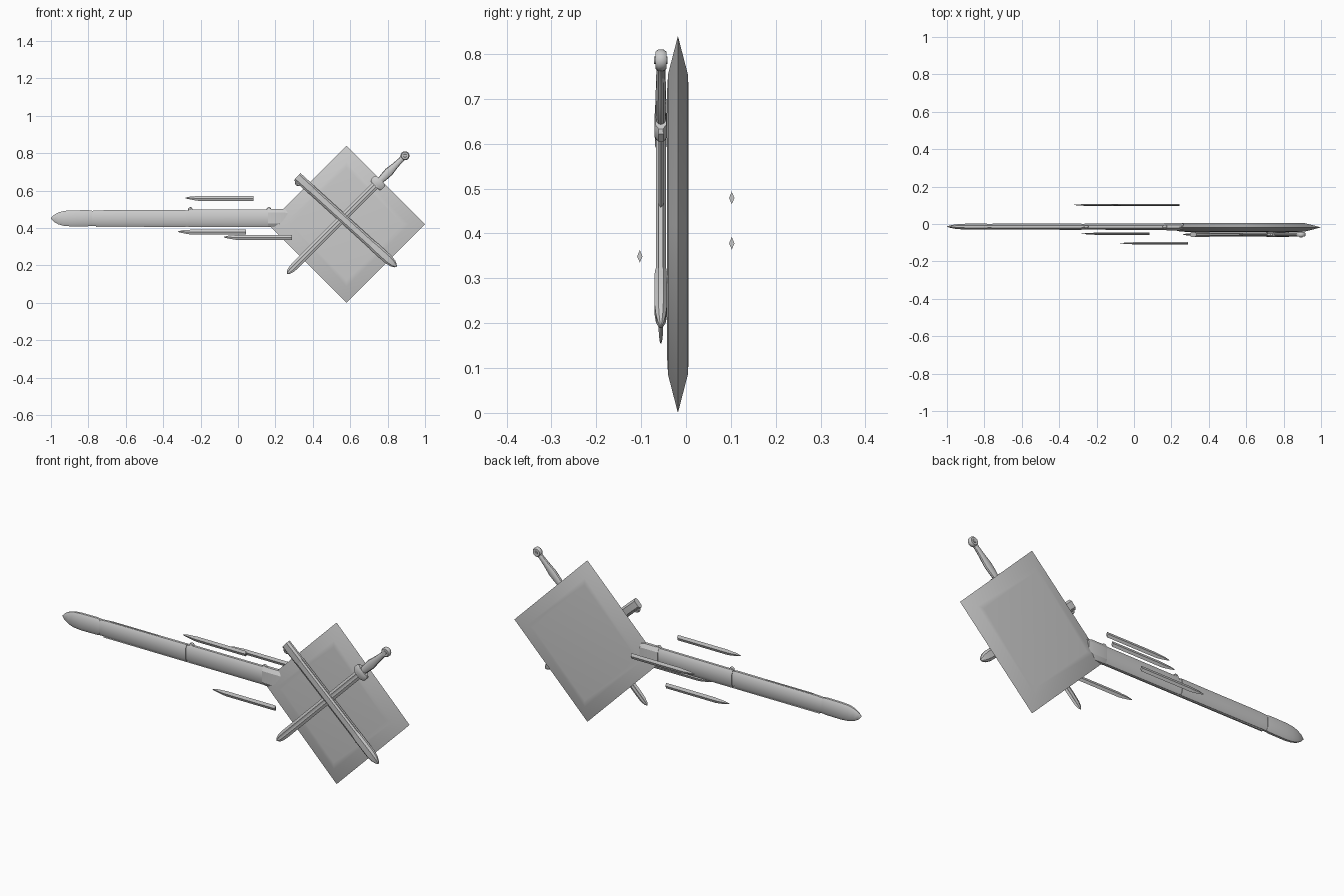
import bpy, bmesh, math
from mathutils import Vector

if "Cube" in bpy.data.objects:
    bpy.data.objects.remove(bpy.data.objects["Cube"])


def finish(name, bm, smooth=30):
    bmesh.ops.remove_doubles(bm, verts=bm.verts, dist=1e-5)
    bmesh.ops.recalc_face_normals(bm, faces=bm.faces)
    me = bpy.data.meshes.new(name)
    bm.to_mesh(me)
    bm.free()
    ob = bpy.data.objects.new(name, me)
    bpy.context.collection.objects.link(ob)
    bpy.ops.object.select_all(action='DESELECT')
    bpy.context.view_layer.objects.active = ob
    ob.select_set(True)
    if smooth:
        bpy.ops.object.shade_smooth_by_angle(angle=math.radians(smooth))
    return ob


# Cross-sections as (thickness, width) fractions
DIAMOND = [(0, 1), (1, 0), (0, -1), (-1, 0)]
BLADE = [(0, 1), (.9, .4), (.55, .12), (.55, -.12), (.9, -.4),
         (0, -1), (-.9, -.4), (-.55, -.12), (-.55, .12), (-.9, .4)]
SHEATH = [(.4, 1), (1, .6), (1, -.6), (.4, -1),
          (-.4, -1), (-1, -.6), (-1, .6), (-.4, 1)]
BOX = [(1, 1), (1, -1), (-1, -1), (-1, 1)]
ROUND = [(math.sin(i * math.pi / 6), math.cos(i * math.pi / 6)) for i in range(12)]


def loft(name, section, stations, origin, degrees=0, smooth=30):
    """Stations: (distance, half thickness, half width, width offset)."""
    a = math.radians(degrees)
    axis = Vector((math.cos(a), 0, math.sin(a)))
    side = Vector((-math.sin(a), 0, math.cos(a)))
    bm = bmesh.new()
    rings = []
    for st in stations:
        t, hy, hw = st[:3]
        off = st[3] if len(st) > 3 else 0
        rings.append([bm.verts.new(Vector(origin) + axis * t + side * (v * hw + off)
                                   + Vector((0, u * hy, 0))) for u, v in section])
    n = len(section)
    for r, s in zip(rings, rings[1:]):
        for i in range(n):
            bm.faces.new((r[i], r[(i + 1) % n], s[(i + 1) % n], s[i]))
    bm.faces.new(rings[0])
    bm.faces.new(rings[-1])
    return finish(name, bm, smooth)


def disc(name, loc, radius, depth, bore=0):
    """Disc facing front, optionally a ring with a hole."""
    prof = [(bore, -.5), (radius * .8, -.5), (radius, -.25),
            (radius, .25), (radius * .8, .5), (bore, .5)]
    bm = bmesh.new()
    n = 20
    rings = []
    for i in range(n):
        w = 2 * math.pi * i / n
        rings.append([bm.verts.new((loc[0] + max(r, .001) * math.cos(w), loc[1] + d * depth,
                                    loc[2] + max(r, .001) * math.sin(w))) for r, d in prof])
    for i in range(n):
        a, b = rings[i], rings[(i + 1) % n]
        for j in range(len(prof)):
            k = (j + 1) % len(prof)
            bm.faces.new((a[j], a[k], b[k], b[j]))
    return finish(name, bm, 40)


# Square plate standing on a corner, thinning to a sharp rim
bm = bmesh.new()
layers = []
for r, y in [(.30, -.042), (.335, -.040), (.42, -.018), (.335, .004), (.30, .006)]:
    layers.append([bm.verts.new((.58 + r * c, y, .42 + r * s))
                   for c, s in [(1, 0), (0, 1), (-1, 0), (0, -1)]])
for p, q in zip(layers, layers[1:]):
    for i in range(4):
        bm.faces.new((p[i], p[(i + 1) % 4], q[(i + 1) % 4], q[i]))
bm.faces.new(layers[0])
bm.faces.new(layers[-1])
finish("diamond_plate", bm, 30)

# Long horizontal scabbard
base = (0, -.014, .451)
loft("long_scabbard", SHEATH, [(-.82, .013, .040), (-.5, .014, .041, .001),
                               (.25, .015, .043, .002)], base)
loft("long_scabbard_tip", SHEATH,
     [(-1, .001, .002), (-.985, .006, .018), (-.96, .011, .032), (-.93, .014, .040),
      (-.89, .016, .043), (-.80, .016, .043, .001), (-.78, .015, .040, .001)], base)
loft("long_scabbard_lower_sleeve", SHEATH,
     [(-.79, .014, .039, .001), (-.74, .016, .042, .001), (-.28, .017, .044, .001)], base)
loft("long_scabbard_upper_sleeve", SHEATH,
     [(-.265, .0165, .0445, .002), (.2, .0175, .046, .002)], base)
loft("long_scabbard_collar", SHEATH,
     [(.16, .018, .047, .002), (.18, .020, .049, .002), (.24, .020, .049, .002),
      (.265, .017, .042, .004)], base)
loft("long_scabbard_bottom_rail", BOX, [(-.76, .004, .003), (.22, .004, .003)],
     (0, -.014, .407))
for i, (x0, x1) in enumerate([(-.72, -.45), (-.14, .1)]):
    loft(f"long_scabbard_top_rail_{i}", BOX, [(x0, .004, .003), (x1, .004, .003)],
         (0, -.014, .494))
for i, x in enumerate([-.255, .165]):
    disc(f"scabbard_loop_{i}", (x, -.014, .499), .012, .014)

# Floating thin blades around the long scabbard: (x start, y, z)
for i, (x, y, z) in enumerate([(-.28, -.052, .558), (-.32, .102, .378),
                               (-.12, .102, .479), (-.075, -.103, .349)]):
    loft(f"floating_blade_{i}", DIAMOND,
         [(0, .001, .002, .002), (.025, .003, .008, .002), (.06, .005, .012),
          (.08, .006, .014), (.363, .006, .014)], (x, y, z), 0, 20)

# Short sword, crossing the plate upwards to the right
tip = (.262, -.056, .155)
loft("sword_blade", BLADE,
     [(0, .001, .001), (.012, .003, .012), (.035, .005, .019), (.07, .006, .021),
      (.69, .0065, .021)], tip, 45, 25)
loft("sword_guard", SHEATH,
     [(.665, .013, .030), (.675, .014, .040), (.700, .014, .040), (.708, .012, .032)], tip, 45)
loft("sword_grip", ROUND,
     [(.70, .011, .017), (.73, .012, .021), (.77, .012, .024), (.82, .011, .017),
      (.86, .010, .014), (.885, .010, .016)], tip, 45)
disc("sword_pommel", (.893, -.056, .786), .024, .024, .008)
disc("pommel_rivet", (.893, -.056, .786), .010, .030)

# Short scabbard, crossing downwards to the right
top = (.316, -.056, .674)
loft("short_scabbard", SHEATH, [(.02, .011, .023), (.64, .011, .023)], top, -42.2)
loft("short_scabbard_throat", SHEATH,
     [(0, .013, .026), (.10, .013, .026), (.11, .011, .023)], top, -42.2)
loft("short_scabbard_tip", SHEATH,
     [(.54, .012, .0235), (.56, .014, .026), (.66, .014, .026), (.69, .011, .020),
      (.71, .006, .010), (.717, .002, .003)], top, -42.2)
for i, s in enumerate([-1, 1]):
    loft(f"short_scabbard_edge_{i}", BOX, [(.1, .005, .003, s * .023), (.56, .005, .003, s * .023)],
         top, -42.2)
disc("short_scabbard_loop", (.322, -.056, .642), .018, .018, .008)
